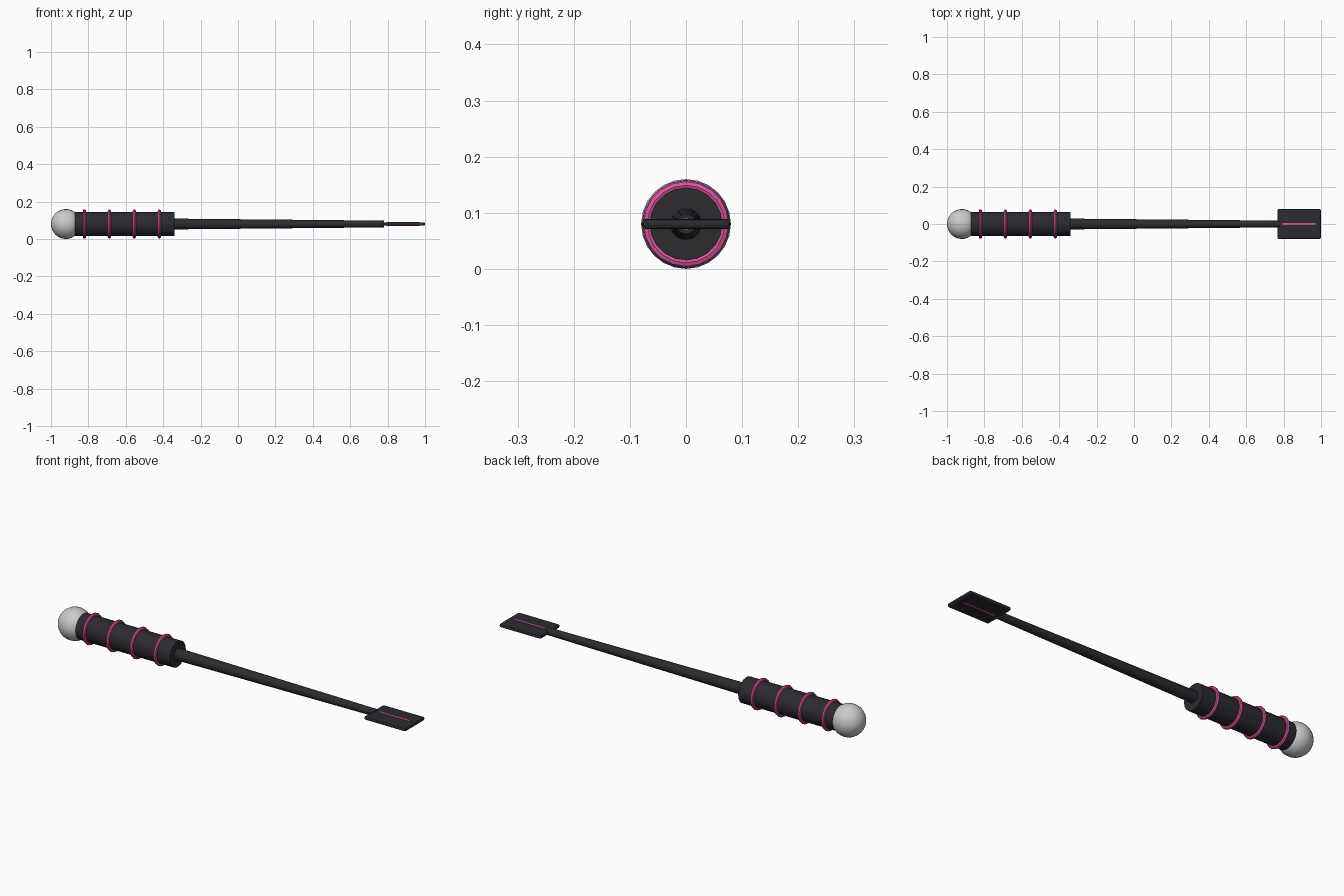
import bpy
from math import pi, radians

if "Cube" in bpy.data.objects:
    bpy.data.objects.remove(bpy.data.objects["Cube"])

ZC = 0.08  # height of the long axis


def material(name, rgb):
    m = bpy.data.materials.new(name)
    m.diffuse_color = (*rgb, 1)
    m.use_nodes = True
    m.node_tree.nodes["Principled BSDF"].inputs["Base Color"].default_value = m.diffuse_color
    return m


BLACK = material("black_leather", (0.025, 0.025, 0.03))
PINK = material("pink_trim", (0.72, 0.09, 0.33))


def finish(name, mat=None, smooth=True):
    ob = bpy.context.object
    ob.name = name
    if mat:
        ob.data.materials.append(mat)
    if smooth:
        bpy.ops.object.shade_smooth_by_angle(angle=radians(35))
    return ob


def rod(name, x0, x1, r0, r1, sides, mat):
    bpy.ops.mesh.primitive_cone_add(vertices=sides, radius1=r0, radius2=r1, depth=x1 - x0,
                                    location=((x0 + x1) / 2, 0, ZC), rotation=(0, pi / 2, 0))
    return finish(name, mat)


def box(name, x0, x1, width, thick, mat):
    bpy.ops.mesh.primitive_cube_add(size=1, location=((x0 + x1) / 2, 0, ZC))
    bpy.context.object.scale = (x1 - x0, width, thick)
    bpy.ops.object.transform_apply(location=False, rotation=False, scale=True)
    return finish(name, mat, smooth=False)


# Pommel ball
bpy.ops.mesh.primitive_uv_sphere_add(segments=24, ring_count=16, radius=0.08,
                                     location=(-0.92, 0, ZC), rotation=(0, pi / 2, 0))
finish("pommel")

# Grip and tapered shaft
rod("grip", -0.872, -0.34, 0.065, 0.065, 20, BLACK)
rod("shaft", -0.36, 0.78, 0.029, 0.018, 12, BLACK)

# Raised grip rings
for i in range(4):
    bpy.ops.mesh.primitive_torus_add(major_radius=0.069, minor_radius=0.009,
                                     major_segments=20, minor_segments=8,
                                     location=(-0.821 + i * 0.1335, 0, ZC), rotation=(0, pi / 2, 0))
    finish(f"grip_ring_{i + 1}", PINK)

# Flat tip with softened edges
tip = box("tip_flap", 0.766, 1.0, 0.158, 0.018, BLACK)
bev = tip.modifiers.new("soft_edges", "BEVEL")
bev.width = 0.007
bev.segments = 2

# Stitch line showing on both faces of the tip
box("tip_stripe", 0.795, 0.97, 0.009, 0.021, PINK)
